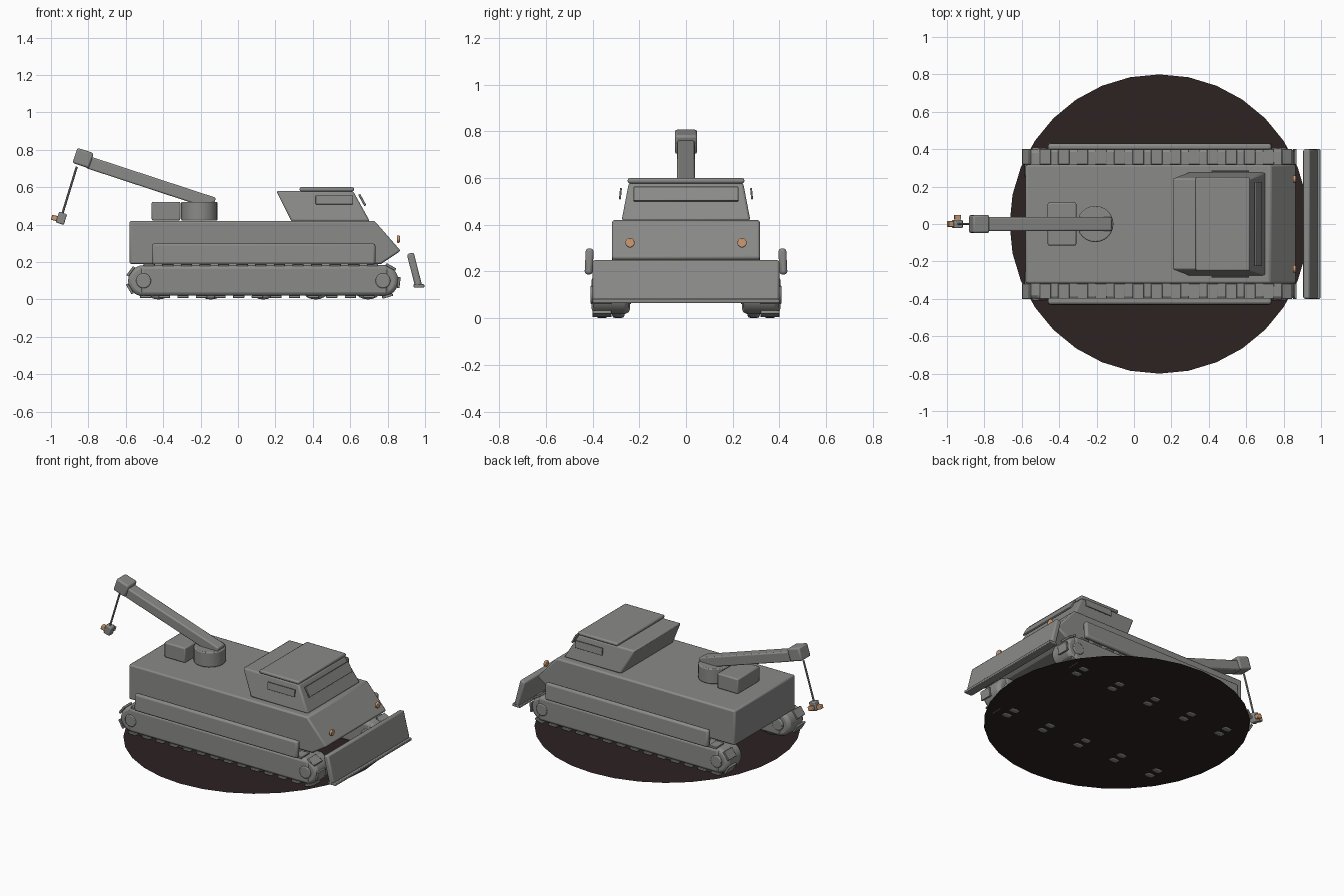
import bpy, bmesh, math
from mathutils import Matrix, Vector

if "Cube" in bpy.data.objects:
    bpy.data.objects.remove(bpy.data.objects["Cube"])


def material(name, rgb):
    m = bpy.data.materials.new(name)
    m.diffuse_color = (*rgb, 1)
    m.use_nodes = True
    m.node_tree.nodes["Principled BSDF"].inputs["Base Color"].default_value = m.diffuse_color
    return m


GREY = material("grey steel", (0.255, 0.255, 0.248))
BROWN = material("dark earth", (0.026, 0.016, 0.016))
ORANGE = material("copper orange", (0.62, 0.33, 0.17))


def finish(name, bm, mat, bevel=0.0, segments=2):
    bmesh.ops.recalc_face_normals(bm, faces=bm.faces[:])
    mesh = bpy.data.meshes.new(name)
    bm.to_mesh(mesh)
    bm.free()
    mesh.materials.append(mat)
    ob = bpy.data.objects.new(name, mesh)
    bpy.context.collection.objects.link(ob)
    if bevel:
        b = ob.modifiers.new("bevel", "BEVEL")
        b.width, b.segments = bevel, segments
        b.limit_method = "ANGLE"
        b.angle_limit = math.radians(40)
    return ob


def add_box(bm, center, size, tilt=0.0, axis="Y"):
    m = (Matrix.Translation(center) @ Matrix.Rotation(tilt, 4, axis)
         @ Matrix.Diagonal((*size, 1)))
    bmesh.ops.create_cube(bm, size=1, matrix=m)


def box(name, center, size, tilt=0.0, axis="Y", mat=GREY, bevel=0.008):
    bm = bmesh.new()
    add_box(bm, center, size, tilt, axis)
    return finish(name, bm, mat, bevel)


def prism(name, points, widths, mat=GREY, bevel=0.01):
    """Side profile in x/z with a half-width for each point."""
    bm = bmesh.new()
    sides = [[bm.verts.new((x, s * w, z)) for (x, z), w in zip(points, widths)]
             for s in (-1, 1)]
    n = len(points)
    for s in sides:
        bm.faces.new(s)
    for i in range(n):
        j = (i + 1) % n
        bm.faces.new((sides[0][i], sides[0][j], sides[1][j], sides[1][i]))
    return finish(name, bm, mat, bevel)


def add_cyl(bm, center, r, depth, axis="Z", n=24):
    rot = {"X": Matrix.Rotation(math.pi / 2, 4, "Y"),
           "Y": Matrix.Rotation(math.pi / 2, 4, "X"),
           "Z": Matrix.Identity(4)}[axis]
    bmesh.ops.create_cone(bm, cap_ends=True, segments=n, radius1=r, radius2=r,
                          depth=depth, matrix=Matrix.Translation(center) @ rot)


def cyl(name, center, r, depth, axis="Z", mat=GREY, bevel=0.006, n=24):
    bm = bmesh.new()
    add_cyl(bm, center, r, depth, axis, n)
    return finish(name, bm, mat, bevel)


# Thin round ground patch
bm = bmesh.new()
bmesh.ops.create_circle(bm, cap_ends=True, segments=32, radius=0.8,
                        matrix=Matrix.Translation((0.135, 0, 0.005)))
finish("ground_disc", bm, BROWN)

# Hull and cabin
prism("hull", [(-0.58, 0.19), (-0.58, 0.42), (0.73, 0.42), (0.87, 0.26), (0.765, 0.19)],
      [0.317] * 5)
prism("cabin", [(0.285, 0.418), (0.205, 0.58), (0.615, 0.58), (0.705, 0.418)],
      [0.276, 0.245, 0.245, 0.276])
box("roof_plate", (0.475, 0, 0.589), (0.29, 0.5, 0.022))
box("windscreen", (0.664, 0, 0.532), (0.012, 0.45, 0.068), -0.5, bevel=0.003)
for s, side in ((-1, "right"), (1, "left")):
    bm = bmesh.new()
    add_box(bm, (0.515, s * 0.281, 0.533), (0.2, 0.008, 0.048), s * 0.1, "X")
    finish(side + "_window", bm, GREY, 0.002)
    cyl(side + "_headlight", (0.857, s * 0.24, 0.323), 0.02, 0.016, "X", ORANGE, 0.004)

# Dozer blade with cutting edge
box("blade", (0.943, 0, 0.16), (0.038, 0.8, 0.18), -0.25, bevel=0.01)
box("blade_edge", (0.967, 0, 0.073), (0.058, 0.8, 0.017), bevel=0.004)

# Running gear
X0, X1, ZC, R = -0.505, 0.775, 0.1, 0.085
STRAIGHT = X1 - X0
LENGTH = 2 * STRAIGHT + 2 * math.pi * R


def belt_point(d):
    """Position and heading angle at a distance along the belt loop."""
    if d < STRAIGHT:
        return X0 + d, ZC + R, 0
    d -= STRAIGHT
    if d < math.pi * R:
        a = d / R
        return X1 + R * math.sin(a), ZC + R * math.cos(a), a
    d -= math.pi * R
    if d < STRAIGHT:
        return X1 - d, ZC - R, math.pi
    a = math.pi + (d - STRAIGHT) / R
    return X0 + R * math.sin(a), ZC + R * math.cos(a), a


for s, side in ((-1, "right"), (1, "left")):
    box(side + "_track_body", (0.14, s * 0.322, 0.102), (1.33, 0.165, 0.164), bevel=0.02)
    # End sprockets with hubs
    for x, end in ((X0, "rear"), (X1, "front")):
        cyl(f"{side}_{end}_sprocket", (x, s * 0.322, ZC), 0.083, 0.155, "Y", bevel=0.02)
        cyl(f"{side}_{end}_hub", (x, s * 0.322, ZC), 0.04, 0.175, "Y")
    # Road wheels just touching the ground
    bm = bmesh.new()
    for i in range(5):
        for y in (0.29, 0.36):
            add_cyl(bm, (-0.425 + 0.28 * i, s * y, 0.09), 0.09, 0.055, "Y")
    finish(side + "_road_wheels", bm, GREY, 0.015)
    # Links round the belt
    bm = bmesh.new()
    count = 31
    for i in range(count):
        x, z, a = belt_point(0.03 + i * (LENGTH - 0.01) / count)
        add_box(bm, (x, s * 0.36, z), (0.06, 0.082, 0.014), a)
    finish(side + "_track_links", bm, GREY, 0.003)
    box(side + "_skirt", (0.137, s * 0.415, 0.243), (1.195, 0.034, 0.112), s * 0.05, "X",
        bevel=0.012)

# Crane on the rear deck
cyl("crane_turntable", (-0.207, 0, 0.472), 0.097, 0.1)
box("winch_box", (-0.385, 0, 0.472), (0.153, 0.23, 0.1))
slope = math.atan2(0.22, 0.67)
box("crane_boom", (-0.465, 0, 0.623), (0.71, 0.075, 0.066), slope)
box("boom_head", (-0.828, 0, 0.756), (0.092, 0.096, 0.085), slope, bevel=0.01)

# Cable, hook block and hook
top, low = Vector((-0.862, 0, 0.71)), Vector((-0.94, 0, 0.455))
bm = bmesh.new()
rot = (top - low).to_track_quat("Z", "Y").to_matrix().to_4x4()
bmesh.ops.create_cone(bm, cap_ends=True, segments=10, radius1=0.006, radius2=0.006,
                      depth=(top - low).length,
                      matrix=Matrix.Translation((top + low) / 2) @ rot)
finish("crane_cable", bm, GREY)
box("hook_block", (-0.944, 0, 0.434), (0.045, 0.045, 0.06), 0.3, bevel=0.006)
box("hook_tip", (-0.981, 0, 0.436), (0.032, 0.03, 0.028), 0.3, mat=ORANGE, bevel=0.004)
box("hook_side", (-0.944, 0.036, 0.43), (0.034, 0.026, 0.028), 0.3, mat=ORANGE, bevel=0.004)

# Smooth rounded surfaces, keep edges sharp
bpy.ops.object.select_all(action="SELECT")
bpy.context.view_layer.objects.active = bpy.data.objects["hull"]
bpy.ops.object.shade_smooth_by_angle(angle=math.radians(30))
